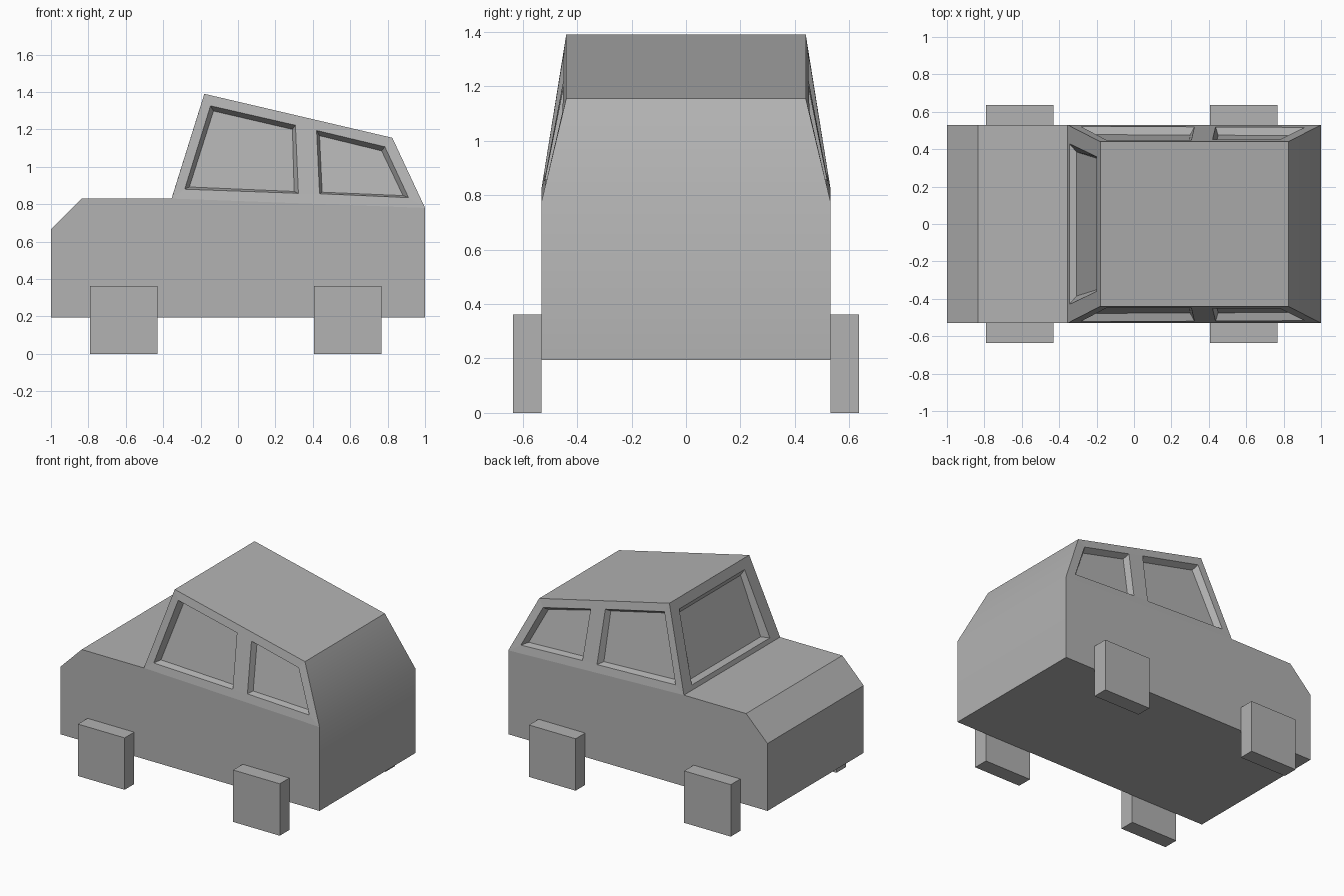
import bpy, bmesh, math

if "Cube" in bpy.data.objects:
    bpy.data.objects.remove(bpy.data.objects["Cube"])

BELT_Y, ROOF_Y = 0.53, 0.44
# side outline, clockwise from the nose bottom
LOWER = [(-1, 0.195), (-1, 0.665), (-0.835, 0.83), (-0.355, 0.83), (1, 0.78), (1, 0.195)]
ROOF = [(-0.18, 1.39), (0.825, 1.155)]
# side windows: outer opening and recessed pane (top-front, top-rear, bottom-rear, bottom-front)
WINDOWS = [
    ([(-0.147, 1.326), (0.307, 1.222), (0.323, 0.858), (-0.285, 0.88)],
     [(-0.131, 1.298), (0.291, 1.200), (0.300, 0.868), (-0.260, 0.892)]),
    ([(0.42, 1.194), (0.785, 1.107), (0.912, 0.835), (0.436, 0.856)],
     [(0.436, 1.166), (0.768, 1.085), (0.882, 0.846), (0.45, 0.864)]),
]

# dark grey paint
paint = bpy.data.materials.new("dark_grey")
paint.diffuse_color = (0.445, 0.445, 0.445, 1)
paint.use_nodes = True
paint.node_tree.nodes["Principled BSDF"].inputs["Base Color"].default_value = paint.diffuse_color


def side_y(x, z):
    """Half width of the tapered cabin side at (x, z)."""
    belt = 0.83 - 0.0369 * (x + 0.355)
    roof = 1.39 - 0.2338 * (x + 0.18)
    return BELT_Y + (ROOF_Y - BELT_Y) * (z - belt) / (roof - belt)


def ring(bm, outer, inner):
    for i in range(len(outer)):
        j = (i + 1) % len(outer)
        bm.faces.new((outer[i], outer[j], inner[j], inner[i]))


def build_body():
    bm = bmesh.new()
    lower, roof = {}, {}
    for s in (-1, 1):
        low = lower[s] = [bm.verts.new((x, s * BELT_Y, z)) for x, z in LOWER]
        top = roof[s] = [bm.verts.new((x, s * ROOF_Y, z)) for x, z in ROOF]
        bm.faces.new(low)
        a, b, c, d = low[3], top[0], top[1], low[4]
        # recessed side windows
        outs = []
        for outer, inner in WINDOWS:
            o = [bm.verts.new((x, s * side_y(x, z), z)) for x, z in outer]
            p = [bm.verts.new((x, s * (side_y(x, z) - 0.042), z)) for x, z in inner]
            ring(bm, o, p)
            bm.faces.new(p)
            outs.append(o)
        # cabin side frame and pillars
        u, v = outs
        for f in ((a, b, u[0], u[3]), (b, c, v[1], v[0], u[1], u[0]), (c, d, v[2], v[1]),
                  (d, a, u[3], u[2], v[3], v[2]), (u[1], v[0], v[3], u[2])):
            bm.faces.new(f)
    # nose, bonnet, tail, floor, roof and sloped back
    l, r = lower[-1], lower[1]
    for i, j in ((0, 1), (1, 2), (2, 3), (4, 5), (5, 0)):
        bm.faces.new((l[i], l[j], r[j], r[i]))
    bm.faces.new((roof[-1][0], roof[-1][1], roof[1][1], roof[1][0]))
    bm.faces.new((roof[-1][1], l[4], r[4], roof[1][1]))
    # windscreen
    def quad(x0, y0, z0, x1, y1, z1):
        return [bm.verts.new(p) for p in ((x0, -y0, z0), (x1, -y1, z1), (x1, y1, z1), (x0, y0, z0))]
    opening = quad(-0.346, 0.43, 0.86, -0.2, 0.36, 1.325)
    pane = quad(-0.307, 0.385, 0.875, -0.179, 0.345, 1.285)
    ring(bm, [l[3], roof[-1][0], roof[1][0], r[3]], opening)
    ring(bm, opening, pane)
    bm.faces.new(pane)

    bmesh.ops.recalc_face_normals(bm, faces=bm.faces)
    me = bpy.data.meshes.new("car_body")
    bm.to_mesh(me)
    bm.free()
    ob = bpy.data.objects.new("car_body", me)
    me.materials.append(paint)
    bpy.context.collection.objects.link(ob)
    bpy.context.view_layer.objects.active = ob
    ob.select_set(True)
    bpy.ops.object.shade_smooth_by_angle(angle=math.radians(30))
    # flat sides: only the tail stays smooth
    for f in me.polygons:
        f.use_smooth = f.normal.x > 0.85 and abs(f.normal.y) < 0.01


build_body()

# block wheels
for end, x in (("front", -0.61), ("rear", 0.587)):
    for side, y in (("near", -0.5825), ("far", 0.5825)):
        bpy.ops.mesh.primitive_cube_add(size=1, location=(x, y, 0.181))
        wheel = bpy.context.object
        wheel.name = f"{end}_{side}_wheel"
        wheel.scale = (0.36, 0.105, 0.362)
        wheel.data.materials.append(paint)
